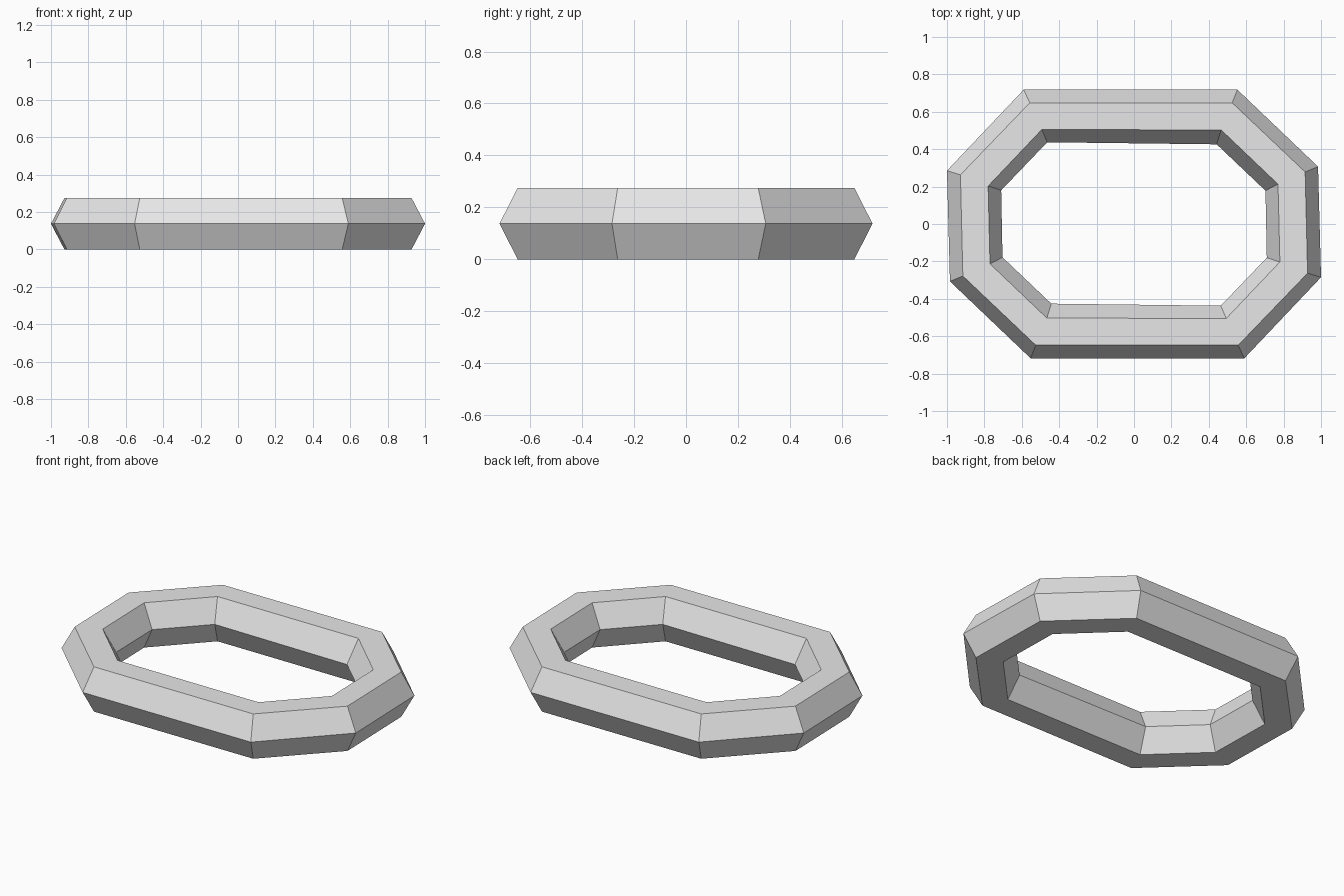
import bpy
import bmesh

cube = bpy.data.objects.get("Cube")
if cube:
    bpy.data.objects.remove(cube, do_unlink=True)

HEIGHT = 0.275

# Half outlines of the octagons; a half turn completes each one
OUTER_EDGE = [(-0.59, 0.718), (0.553, 0.718), (0.984, 0.307), (1.0, -0.285)]
OUTER_RIM = [(-0.557, 0.648), (0.525, 0.648), (0.915, 0.278), (0.928, -0.263)]
INNER_RIM = [(-0.493, 0.505), (0.466, 0.503), (0.77, 0.213), (0.78, -0.203)]
INNER_EDGE = [(-0.464, 0.437), (0.442, 0.426), (0.703, 0.178), (0.71, -0.18)]


def add_loop(bm, half, z):
    outline = half + [(-x, -y) for x, y in half]
    return [bm.verts.new((x, y, z)) for x, y in outline]


# Light grey material
grey = bpy.data.materials.new("light_grey")
grey.use_nodes = True
colour = (0.8, 0.8, 0.8, 1)
grey.diffuse_color = colour
grey.node_tree.nodes["Principled BSDF"].inputs["Base Color"].default_value = colour

# Octagonal ring with a six-sided cross-section
bm = bmesh.new()
section = [
    (OUTER_EDGE, HEIGHT / 2), (OUTER_RIM, HEIGHT), (INNER_RIM, HEIGHT),
    (INNER_EDGE, HEIGHT / 2), (INNER_RIM, 0), (OUTER_RIM, 0),
]
loops = [add_loop(bm, half, z) for half, z in section]
for a, b in zip(loops, loops[1:] + loops[:1]):
    for i in range(len(a)):
        j = (i + 1) % len(a)
        bm.faces.new((a[i], a[j], b[j], b[i]))
bmesh.ops.recalc_face_normals(bm, faces=bm.faces)

mesh = bpy.data.meshes.new("octagonal_ring")
bm.to_mesh(mesh)
bm.free()
mesh.materials.append(grey)
ring = bpy.data.objects.new("octagonal_ring", mesh)
bpy.context.collection.objects.link(ring)
